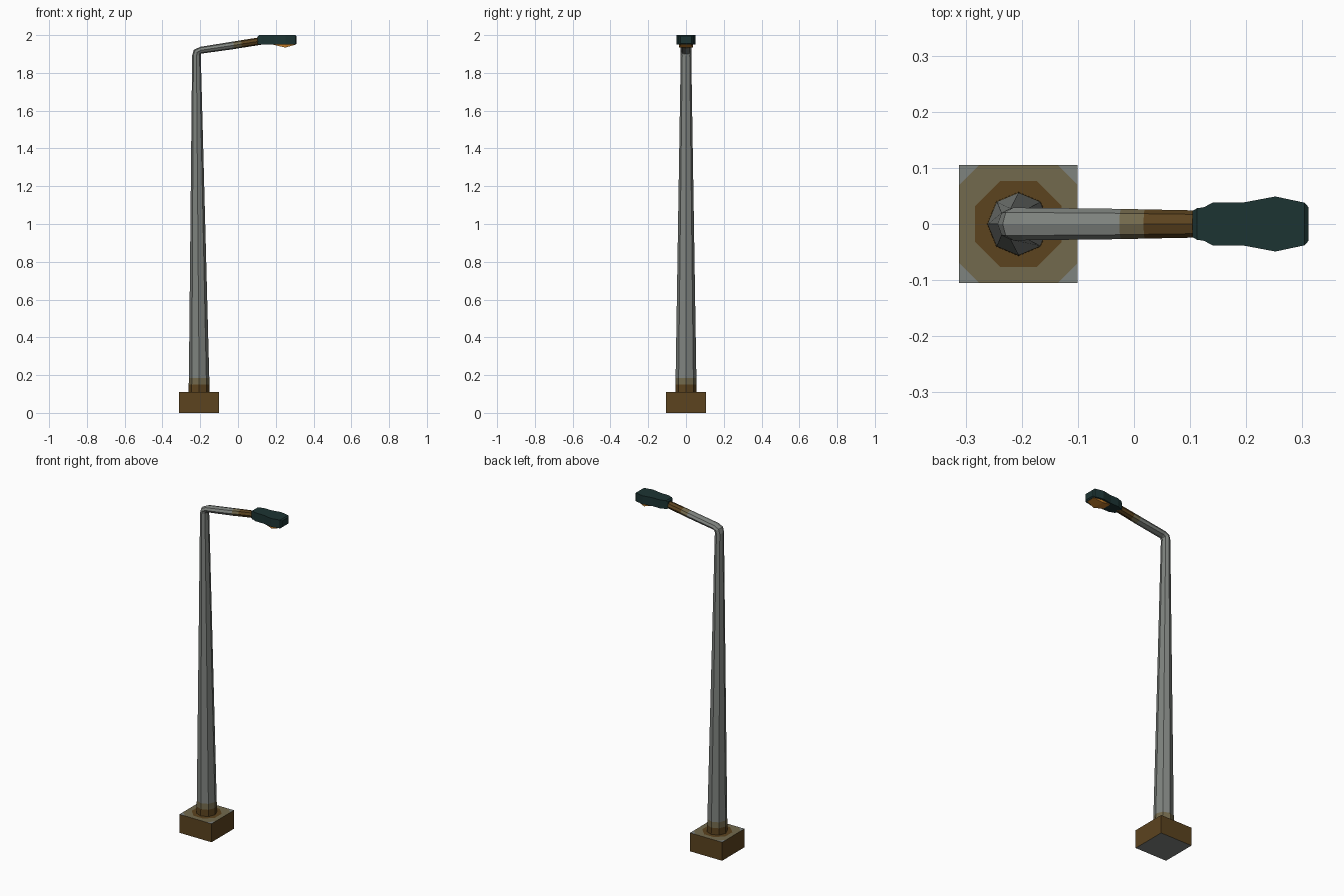
import bpy, bmesh, math

if "Cube" in bpy.data.objects:
    bpy.data.objects.remove(bpy.data.objects["Cube"])


def mat(name, r, g, b):
    m = bpy.data.materials.new(name)
    m.diffuse_color = [(c / 255) ** 2.2 for c in (r, g, b)] + [1]
    m.use_nodes = True
    m.node_tree.nodes["Principled BSDF"].inputs["Base Color"].default_value = m.diffuse_color
    return m


GREY = mat("weathered grey", 126, 130, 126)
OLIVE = mat("light rust", 114, 105, 78)
BROWN = mat("dark rust", 92, 69, 36)
TEAL = mat("dark teal", 34, 55, 54)
AMBER = mat("amber lens", 190, 122, 45)


def finish(bm, name, mats):
    bmesh.ops.recalc_face_normals(bm, faces=bm.faces)
    me = bpy.data.meshes.new(name)
    bm.to_mesh(me)
    bm.free()
    for m in mats:
        me.materials.append(m)
    ob = bpy.data.objects.new(name, me)
    bpy.context.collection.objects.link(ob)
    return ob


def loft(name, rings, mats, idx=None):
    """Skin closed rings of points; idx gives the material per segment."""
    bm = bmesh.new()
    vs = [[bm.verts.new(p) for p in r] for r in rings]
    n = len(rings[0])
    for k in range(len(vs) - 1):
        for i in range(n):
            j = (i + 1) % n
            f = bm.faces.new((vs[k][i], vs[k][j], vs[k + 1][j], vs[k + 1][i]))
            f.material_index = idx[k] if idx else 0
    for k in (0, -1):
        bm.faces.new(vs[k]).material_index = idx[k] if idx else 0
    return finish(bm, name, mats)


# Base block: brown sides, top stained in rings around the pole
CX, H, ZB = -0.206, 0.1055, 0.11


def cut_square(h, cut):
    pts = []
    for sx, sy in ((1, 1), (-1, 1), (-1, -1), (1, -1)):
        a, b = (h, h - cut), (h - cut, h)
        for px, py in ((a, b) if sx * sy > 0 else (b, a)):
            pts.append((CX + sx * px, sy * py, ZB))
    return pts


bm = bmesh.new()
inner = [bm.verts.new(p) for p in cut_square(0.077, 0.045)]
outer = [bm.verts.new(p) for p in cut_square(H, 0.036)]
bm.faces.new(inner).material_index = 0
for i in range(8):
    j = (i + 1) % 8
    bm.faces.new((inner[i], outer[i], outer[j], inner[j])).material_index = 1
corners, feet = [], []
for i, (sx, sy) in enumerate(((1, 1), (-1, 1), (-1, -1), (1, -1))):
    corners.append(bm.verts.new((CX + sx * H, sy * H, ZB)))
    feet.append(bm.verts.new((CX + sx * H, sy * H, 0)))
    bm.faces.new((outer[2 * i], corners[i], outer[2 * i + 1])).material_index = 2
for i in range(4):
    j = (i + 1) % 4
    bm.faces.new((feet[i], feet[j], corners[j], outer[2 * j],
                  outer[2 * i + 1], corners[i])).material_index = 0
bm.faces.new(feet).material_index = 2
finish(bm, "base_block", [BROWN, OLIVE, GREY])

# Pole and arm: one bent octagonal tube, rings from outer and inner points
stations = [  # outer x, z, inner x, z, half depth
    (-0.262, 0.105, -0.150, 0.105, 0.057),
    (-0.261, 0.150, -0.151, 0.150, 0.056),
    (-0.260, 0.185, -0.152, 0.185, 0.055),
    (-0.243, 1.892, -0.197, 1.892, 0.028),
    (-0.234, 1.922, -0.197, 1.899, 0.029),
    (-0.200, 1.938, -0.194, 1.902, 0.029),
    (-0.026, 1.966, -0.021, 1.926, 0.027),
    (0.017, 1.973, 0.021, 1.933, 0.026),
    (0.120, 1.989, 0.123, 1.949, 0.024)]
rings = []
for xo, zo, xi, zi, ry in stations:
    ring = []
    for i in range(8):
        a = i * math.pi / 4
        t = (1 - math.cos(a)) / 2
        ring.append((xo + (xi - xo) * t, ry * math.sin(a), zo + (zi - zo) * t))
    rings.append(ring)
loft("pole_and_arm", rings, [GREY, OLIVE, BROWN], [2, 1, 0, 0, 0, 0, 1, 2])


def box_ring(x, w, zt, zb):
    return [(x, w, zt), (x, -w, zt), (x, -w, zb), (x, w, zb)]


# Lamp housing with a waisted outline
loft("lamp_housing", [box_ring(*s) for s in (
    (0.104, 0.023, 1.993, 1.953), (0.112, 0.028, 2.0, 1.95),
    (0.125, 0.030, 2.0, 1.95), (0.140, 0.038, 2.0, 1.95),
    (0.193, 0.038, 2.0, 1.95), (0.252, 0.049, 2.0, 1.95),
    (0.304, 0.038, 2.0, 1.95), (0.311, 0.030, 1.994, 1.956))], [TEAL])

# Lens bulging from the underside
loft("lamp_lens", [box_ring(*s) for s in (
    (0.188, 0.028, 1.955, 1.949), (0.250, 0.038, 1.955, 1.934),
    (0.302, 0.028, 1.955, 1.949))], [AMBER])
